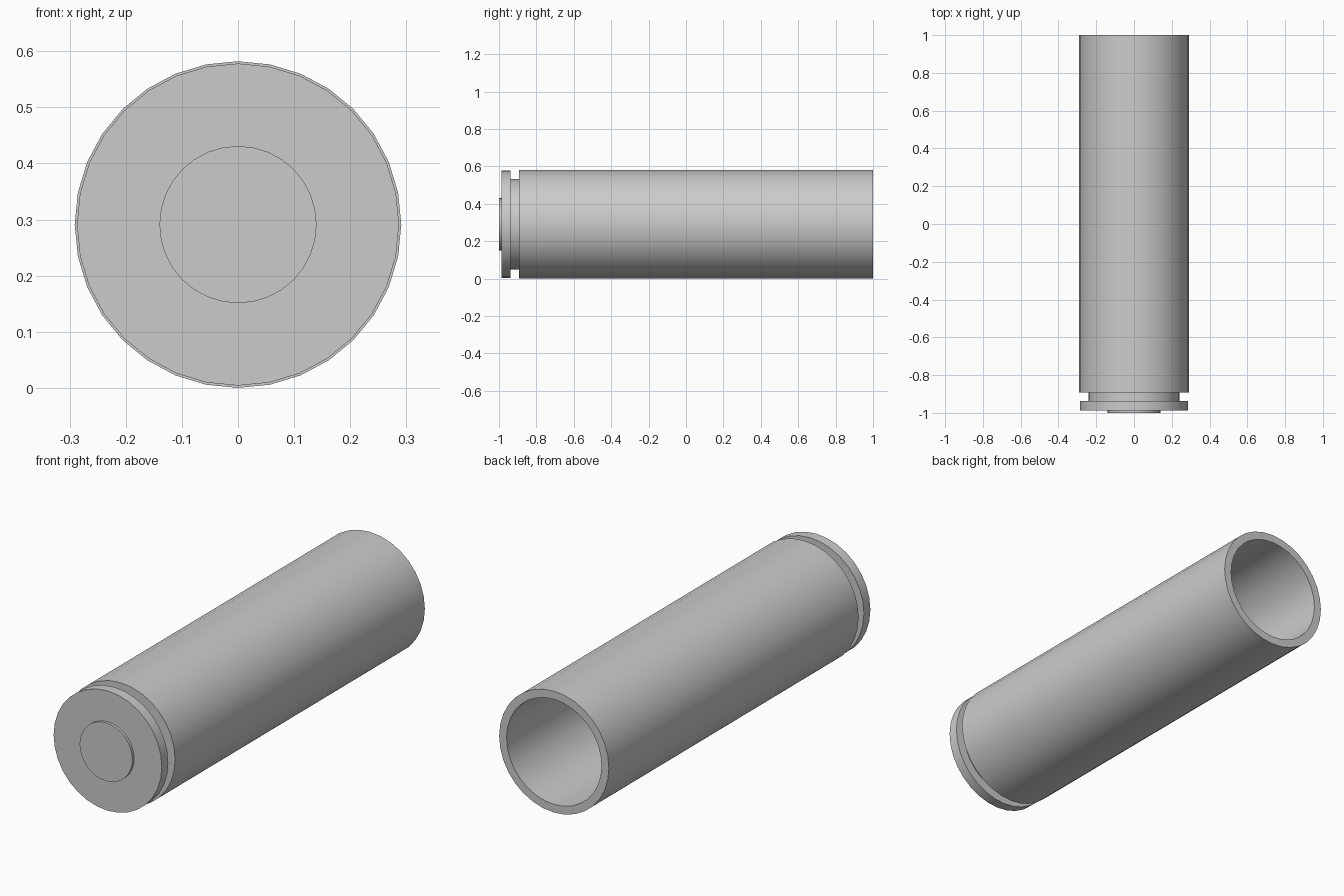
import bpy
import bmesh
from math import sin, cos, tau, radians

if "Cube" in bpy.data.objects:
    bpy.data.objects.remove(bpy.data.objects["Cube"])

SIDES = 32
RADIUS = 0.291


def lathe(name, profile):
    """Revolve (radius, y) points about the long axis; radius 0 makes a pole."""
    bm = bmesh.new()
    rings = []
    for r, y in profile:
        count = SIDES if r > 0 else 1
        rings.append([bm.verts.new((r * sin(tau * i / SIDES), y,
                                    RADIUS + r * cos(tau * i / SIDES)))
                      for i in range(count)])
    for a, b in zip(rings, rings[1:]):
        for i in range(SIDES):
            j = (i + 1) % SIDES
            corners = [a[i % len(a)], a[j % len(a)], b[j % len(b)], b[i % len(b)]]
            bm.faces.new(list(dict.fromkeys(corners)))
    bmesh.ops.recalc_face_normals(bm, faces=bm.faces)
    mesh = bpy.data.meshes.new(name)
    bm.to_mesh(mesh)
    bm.free()
    obj = bpy.data.objects.new(name, mesh)
    bpy.context.collection.objects.link(obj)
    bpy.ops.object.select_all(action='DESELECT')
    obj.select_set(True)
    bpy.context.view_layer.objects.active = obj
    bpy.ops.object.shade_smooth_by_angle(angle=radians(30))
    return obj


# Casing: rim, extractor groove, tube wall, hollow bore with a closed floor
lathe("casing", [
    (0, -0.987), (0.287, -0.987), (0.287, -0.938),
    (0.242, -0.938), (0.242, -0.892),
    (RADIUS, -0.892), (RADIUS, 1.0),
    (0.252, 1.0), (0.252, -0.86), (0, -0.86),
])

# Primer: small raised disc set into the base
lathe("primer", [(0, -1.0), (0.14, -1.0), (0.14, -0.975), (0, -0.975)])
